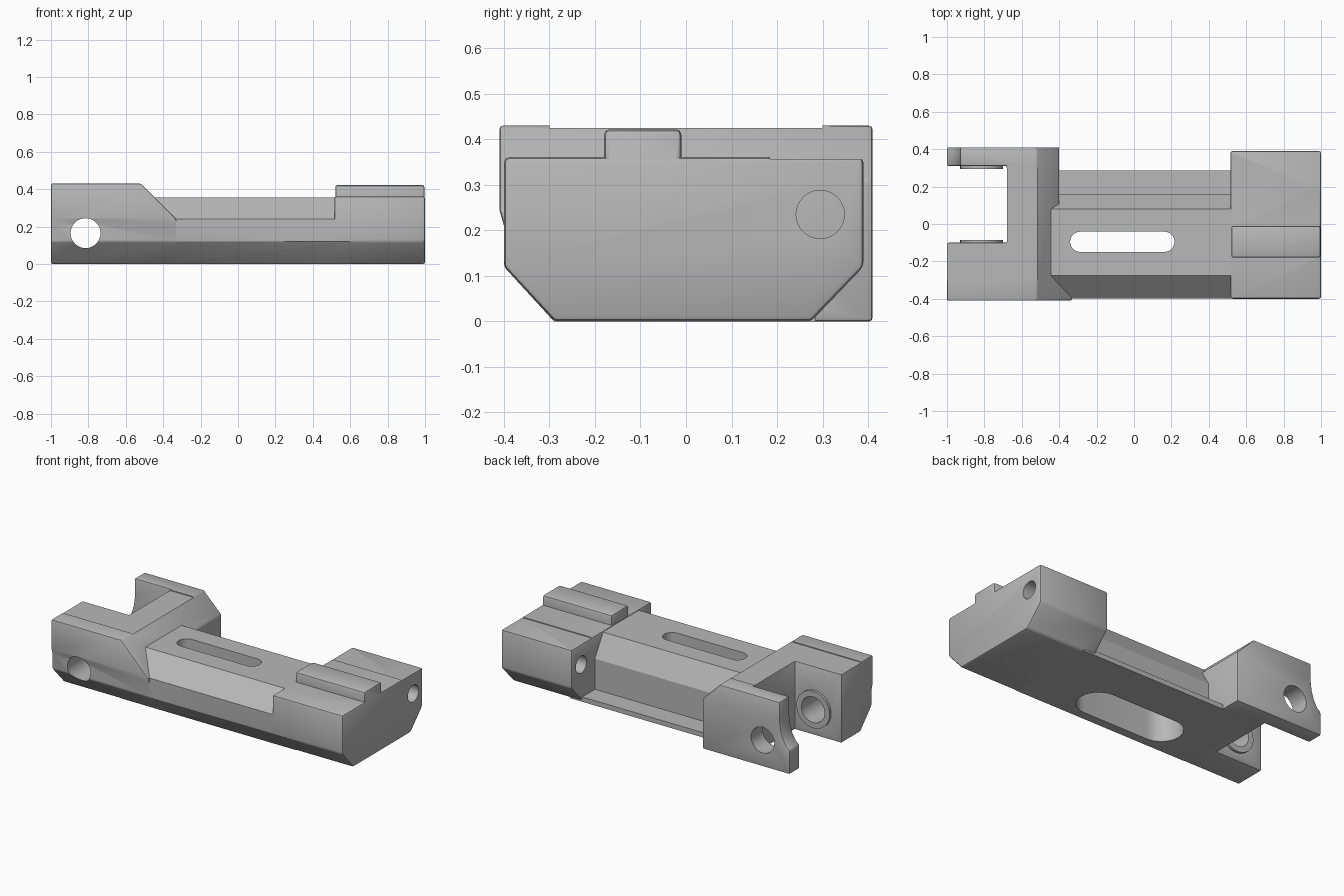
import bpy, bmesh, math
from mathutils import Vector

cube = bpy.data.objects.get("Cube")
if cube:
    bpy.data.objects.remove(cube, do_unlink=True)

grey = bpy.data.materials.new("matte grey")
grey.use_nodes = True
tone = (0.48, 0.48, 0.48, 1)
grey.diffuse_color = tone
grey.node_tree.nodes["Principled BSDF"].inputs["Base Color"].default_value = tone


def prism(name, axis, profile, lo, hi):
    """Extrude a 2D profile along an axis; the profile uses the other two axes in order."""
    bm = bmesh.new()

    def place(p, d):
        co = list(p)
        co.insert("xyz".index(axis), d)
        return bm.verts.new(co)

    face = bm.faces.new([place(p, lo) for p in profile])
    new = bmesh.ops.extrude_face_region(bm, geom=[face])["geom"]
    shift = Vector([hi - lo if a == axis else 0 for a in "xyz"])
    bmesh.ops.translate(bm, vec=shift, verts=[v for v in new if isinstance(v, bmesh.types.BMVert)])
    bmesh.ops.recalc_face_normals(bm, faces=bm.faces)
    mesh = bpy.data.meshes.new(name)
    bm.to_mesh(mesh)
    bm.free()
    mesh.materials.append(grey)
    obj = bpy.data.objects.new(name, mesh)
    bpy.context.collection.objects.link(obj)
    return obj


def box(name, x, y, z):
    return prism(name, "z", [(x[0], y[0]), (x[1], y[0]), (x[1], y[1]), (x[0], y[1])], *z)


def stadium(cx, cy, half, r, n=16):
    """Outline of a round-ended slot; half = 0 gives a circle."""
    pts = []
    for side in (1, -1):
        for i in range(n + (half > 0)):
            a = math.pi * (i / n - 0.5)
            pts.append((cx + side * (half + r * math.cos(a)), cy + side * r * math.sin(a)))
    return pts


def apply(obj, mod):
    bpy.context.view_layer.objects.active = obj
    bpy.ops.object.modifier_apply(modifier=mod.name)


def combine(obj, other, operation):
    mod = obj.modifiers.new("join", "BOOLEAN")
    mod.operation, mod.object, mod.solver = operation, other, "EXACT"
    apply(obj, mod)
    bpy.data.objects.remove(other, do_unlink=True)


def soften(obj, width):
    mod = obj.modifiers.new("soft edges", "BEVEL")
    mod.width, mod.segments, mod.limit_method = width, 2, "ANGLE"
    mod.angle_limit = math.radians(35)
    apply(obj, mod)


# Central beam with sloped shoulders and a thin ledge along the back
body = prism("clamp_body", "x", [
    (-0.29, 0), (0.285, 0), (0.285, 0.03), (0.16, 0.03), (0.16, 0.22),
    (0.08, 0.355), (-0.275, 0.355), (-0.398, 0.24), (-0.398, 0.12)], -0.6, 0.6)

# Fork: full block, then sloped shoulder, rear trim, gap and curved arm end
fork = prism("fork", "x", [
    (-0.29, 0), (0.41, 0), (0.41, 0.43), (-0.41, 0.43),
    (-0.41, 0.245), (-0.4, 0.21), (-0.4, 0.12)], -1, -0.33)
combine(fork, prism("shoulder_cut", "y", [(-0.57, 0.48), (-0.28, 0.19), (-0.2, 0.48)], -0.6, 0.6), "DIFFERENCE")
combine(fork, box("rear_trim", (-0.4, -0.2), (0, 0.6), (-0.1, 0.6)), "DIFFERENCE")
combine(fork, box("fork_gap", (-1.2, -0.68), (-0.1, 0.31), (-0.1, 0.6)), "DIFFERENCE")
combine(fork, prism("arm_end_cut", "y", [
    (-0.93, 0.6), (-0.93, 0.32), (-0.937, 0.26), (-0.953, 0.21),
    (-0.975, 0.17), (-1.01, 0.14), (-1.1, 0.14), (-1.1, 0.6)], 0.2, 0.6), "DIFFERENCE")
soften(fork, 0.01)
combine(fork, box("top_recess", (-1.1, -0.3), (-0.3, 0.3), (0.425, 0.6)), "DIFFERENCE")

# Raised rings on the inner faces of both arms, and the cross hole
for y0, y1 in ((-0.12, -0.085), (0.295, 0.33)):
    combine(fork, prism("ring_boss", "y", stadium(-0.815, 0.165, 0, 0.115), y0, y1), "UNION")
combine(fork, prism("cross_hole", "y", stadium(-0.815, 0.165, 0, 0.08), -0.6, 0.6), "DIFFERENCE")

# End block with chamfered bottom, shallow rear step, and lengthwise hole
end_block = prism("end_block", "x", [
    (-0.29, 0), (0.275, 0), (0.39, 0.12), (0.39, 0.361),
    (-0.4, 0.361), (-0.4, 0.12)], 0.515, 1)
soften(end_block, 0.012)
combine(end_block, box("rear_step", (0.4, 1.1), (0.185, 0.6), (0.356, 0.6)), "DIFFERENCE")
combine(end_block, prism("end_hole", "x", stadium(0.295, 0.235, 0, 0.053), 0.4, 1.1), "DIFFERENCE")

# Raised key on top of the end block
key = box("top_key", (0.52, 0.997), (-0.18, -0.01), (0.3, 0.422))
soften(key, 0.012)
combine(end_block, key, "UNION")

# Join everything into one solid, then cut the stepped slot
combine(body, fork, "UNION")
combine(body, end_block, "UNION")
combine(body, prism("slot", "z", stadium(-0.0625, -0.095, 0.225, 0.054), -0.1, 0.6), "DIFFERENCE")
combine(body, prism("slot_pocket", "z", stadium(-0.0625, -0.11, 0.225, 0.125), -0.1, 0.2), "DIFFERENCE")

bpy.ops.object.select_all(action="DESELECT")
body.select_set(True)
bpy.context.view_layer.objects.active = body
bpy.ops.object.shade_smooth_by_angle(angle=math.radians(30))
